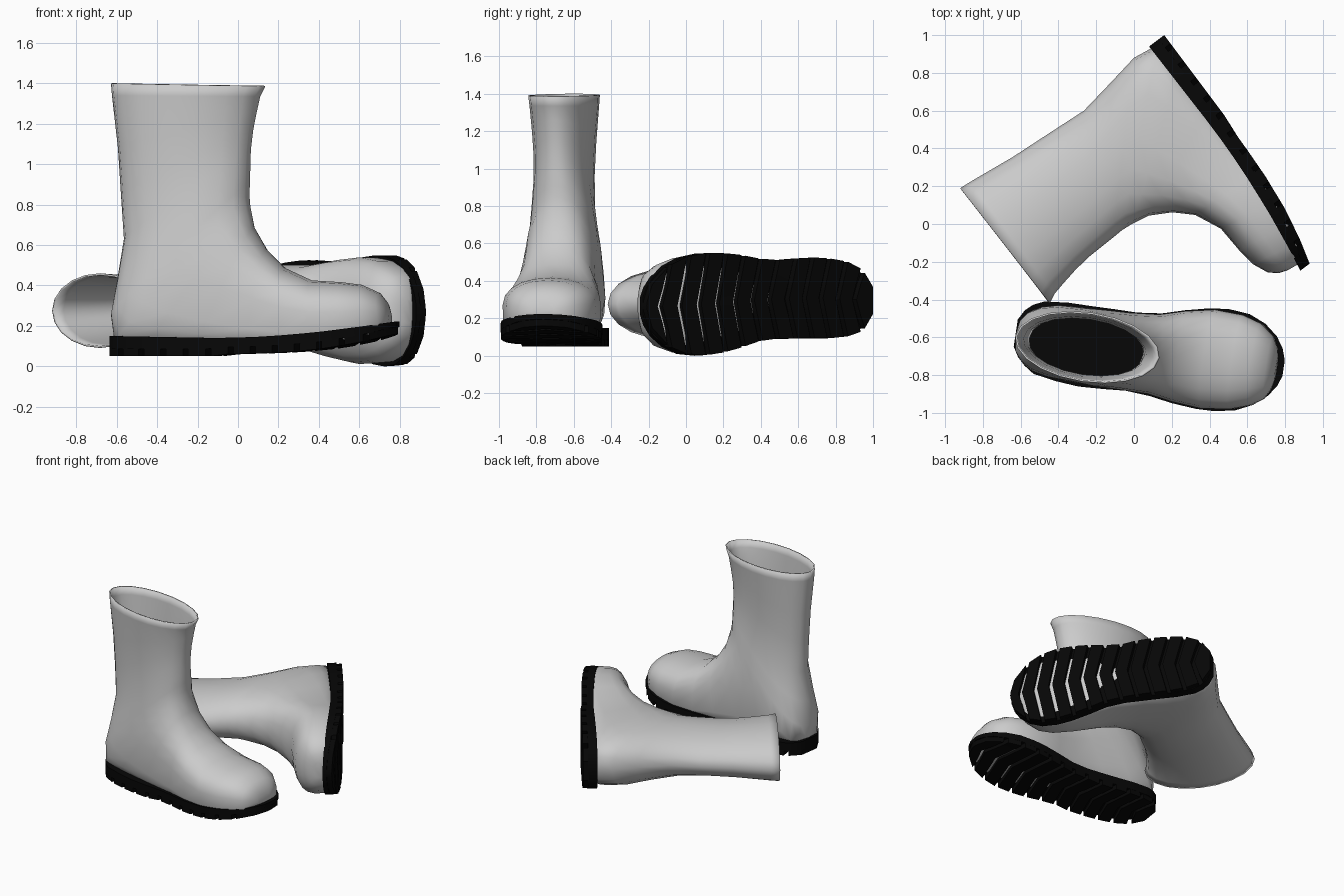
import bpy, bmesh, math
from mathutils import Matrix, Vector

if "Cube" in bpy.data.objects:
    bpy.data.objects.remove(bpy.data.objects["Cube"])

black = bpy.data.materials.new("black_rubber")
black.diffuse_color = (0.002, 0.002, 0.002, 1)
black.use_nodes = True
black.node_tree.nodes["Principled BSDF"].inputs["Base Color"].default_value = black.diffuse_color

# Sole outline: distance from heel, one edge, other edge
OUTLINE = [(0, -.085, .06), (.03, -.14, .11), (.07, -.175, .15), (.125, -.2, .187), (.25, -.213, .208),
           (.37, -.213, .218), (.5, -.215, .212), (.62, -.215, .203), (.75, -.23, .212),
           (.87, -.265, .232), (1.0, -.295, .243), (1.1, -.305, .241), (1.21, -.295, .22),
           (1.3, -.257, .177), (1.37, -.2, .118), (1.41, -.14, .06), (1.43, -.08, .005)]
# Side profile of the sole: distance, underside, top edge
PROFILE = [(0, 0, .10), (.55, 0, .09), (.58, .01, .09), (.75, .013, .095), (.92, .02, .105),
           (1.12, .04, .125), (1.3, .075, .15), (1.43, .11, .172)]
# Upper rings: back/bottom point, front/top point, half width, side offset, squareness of bottom
RINGS = [(1.395, .17, 1.388, .225, .06, -.03, .7), (1.385, .15, 1.372, .27, .115, -.03, .6),
         (1.36, .12, 1.335, .315, .17, -.03, .48),
         (1.30, .10, 1.25, .353, .22, -.035, .4), (1.20, .075, 1.15, .366, .252, -.033, .36),
         (1.05, .06, 1.0, .375, .264, -.027, .34), (.88, .048, .86, .44, .242, -.018, .36),
         (.70, .045, .775, .53, .212, -.01, .4), (.45, .045, .715, .64, .205, -.003, .46),
         (.2, .05, .697, .74, .203, 0, .55), (.02, .06, .692, .80, .197, 0, .65),
         (0, .2, .695, .86, .188, 0, .72), (.03, .37, .697, .93, .174, .003, .85),
         (.065, .58, .70, 1.02, .16, .005, .95), (.05, .80, .712, 1.12, .157, .005, 1),
         (.035, 1.03, .73, 1.21, .166, .005, 1), (.005, 1.29, .747, 1.285, .18, .005, 1),
         (0, 1.35, .772, 1.335, .185, .005, 1)]
SIDES = 20


def lookup(table, s):
    s = min(max(s, table[0][0]), table[-1][0])
    for a, b in zip(table, table[1:]):
        if s <= b[0]:
            t = (s - a[0]) / (b[0] - a[0])
            return [p + (q - p) * t for p, q in zip(a[1:], b[1:])]


def spow(v, e):
    return math.copysign(abs(v) ** e, v)


def loft(bm, loops, cap_start=True, cap_end=True):
    rings = [[bm.verts.new(p) for p in loop] for loop in loops]
    n = len(rings[0])
    for a, b in zip(rings, rings[1:]):
        for i in range(n):
            j = (i + 1) % n
            bm.faces.new((a[i], a[j], b[j], b[i]))
    if cap_start:
        bm.faces.new(rings[0])
    if cap_end:
        bm.faces.new(rings[-1])


def finish(bm, name, matrix, mirror, mat=None, angle=40, thickness=0):
    for v in bm.verts:
        v.co.y *= mirror
        v.co = matrix @ v.co
    bmesh.ops.recalc_face_normals(bm, faces=bm.faces[:])
    me = bpy.data.meshes.new(name)
    bm.to_mesh(me)
    bm.free()
    ob = bpy.data.objects.new(name, me)
    bpy.context.collection.objects.link(ob)
    if mat:
        me.materials.append(mat)
    if thickness:
        mod = ob.modifiers.new("wall", 'SOLIDIFY')
        mod.thickness = thickness
        mod.offset = -1
    bpy.ops.object.select_all(action='DESELECT')
    ob.select_set(True)
    bpy.context.view_layer.objects.active = ob
    bpy.ops.object.shade_smooth_by_angle(angle=math.radians(angle))


def boot(prefix, matrix, mirror):
    # Upper: a bent tube from toe cap through the heel to the open shaft
    bm = bmesh.new()
    loops = []
    for bs, bz, fs, fz, hw, off, sq in RINGS:
        loop = []
        for k in range(SIDES):
            a = math.tau * k / SIDES
            c, w = math.cos(a), math.sin(a)
            e = sq if c < 0 else .85 + .15 * sq
            t = .5 + .5 * spow(c, e)
            loop.append(Vector((bs + (fs - bs) * t, off + hw * spow(w, e), bz + (fz - bz) * t)))
        loops.append(loop)
    loft(bm, loops, True, False)
    finish(bm, prefix + "_upper", matrix, mirror, None, 75, .01)

    # Sole plate following the outline and the toe spring
    bm = bmesh.new()
    loops = []
    for s, y0, y1 in OUTLINE:
        lo, hi = lookup(PROFILE, s)
        lo += .035
        loops.append([Vector((s, y0, lo)), Vector((s, y1, lo)),
                      Vector((s, y1, hi)), Vector((s, y0, hi))])
    loft(bm, loops)
    finish(bm, prefix + "_sole", matrix, mirror, black)

    # Chevron tread lugs
    bm = bmesh.new()
    pitch = .112
    for i in range(13):
        start = -.03 + i * pitch
        length = .085
        loops = []
        for f in (-1, -.5, 0, .5, 1):
            shift = .055 * (1 - abs(f))
            sa = min(max(start + shift, 0), 1.37) if i else 0
            sb = min(max(start + shift + length, .045), 1.43)
            loop = []
            for s, top in ((sa, 0), (sb, 0), (sb, 1), (sa, 1)):
                y0, y1 = lookup(OUTLINE, s)
                z = lookup(PROFILE, s)[0]
                y = (y0 + y1) / 2 + f * (y1 - y0) / 2
                loop.append(Vector((s, y, z + top * .042)))
            loops.append(loop)
        loft(bm, loops)
    finish(bm, prefix + "_tread", matrix, mirror, black, 30)


# Standing boot, turned slightly
boot("standing_boot", Matrix.Translation((-.628, -.59, .05)) @ Matrix.Rotation(math.radians(-8.5), 4, 'Z'), -1)

# Lying boot: columns are toe direction, side, shaft direction
lying = Matrix(((.6, 0, -.8, .16), (-.8, 0, -.6, 1.0), (0, 1, -.028, .308), (0, 0, 0, 1)))
boot("lying_boot", lying, 1)
